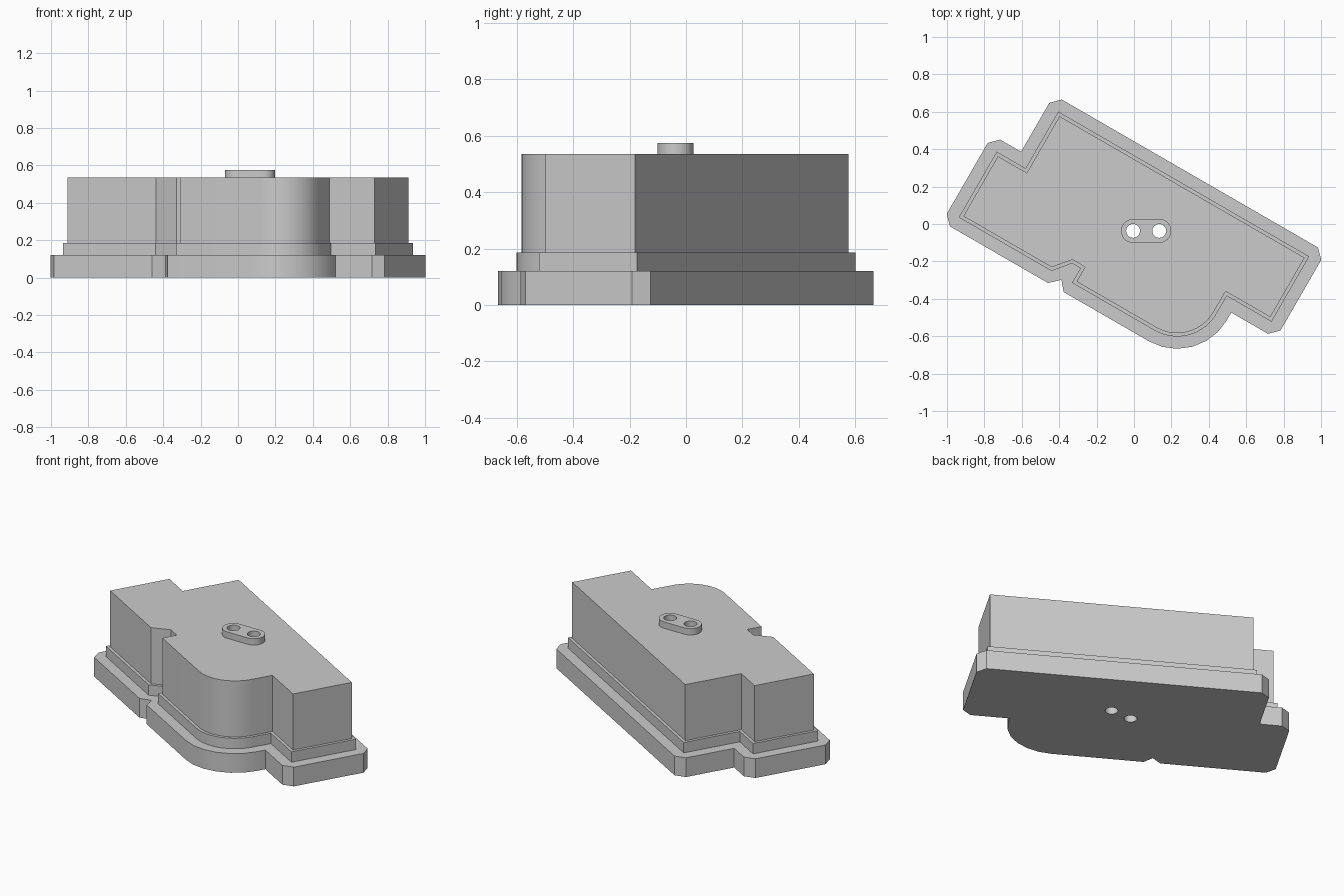
import bpy, bmesh
from math import sin, cos, pi, radians
from mathutils import Vector, Matrix

cube = bpy.data.objects.get("Cube")
if cube:
    bpy.data.objects.remove(cube, do_unlink=True)

grey = bpy.data.materials.new("light grey")
grey.use_nodes = True
grey.diffuse_color = (0.6, 0.6, 0.6, 1)
grey.node_tree.nodes["Principled BSDF"].inputs["Base Color"].default_value = grey.diffuse_color

TURN = Matrix.Rotation(radians(-30), 2)   # the housing is turned about z


def arc(cx, cy, r, start, end, steps):
    angles = [radians(start + (end - start) * i / steps) for i in range(steps + 1)]
    return [Vector((cx + r * cos(a), cy + r * sin(a))) for a in angles]


def shell(steps):
    """Counter-clockwise stepped outline with one rounded corner."""
    corners = [(0.604, -0.067), (0.88, -0.067), (0.88, 0.3), (-0.633, 0.3),
               (-0.633, -0.05), (-0.811, -0.05), (-0.811, -0.42)]
    return arc(0.379, -0.195, 0.225, 270, 360, steps) + [Vector(c) for c in corners]


def grow(points, d, chamfer=False):
    """Offset an outline outwards, with mitred or chamfered outer corners."""
    result = []
    for i, p in enumerate(points):
        t1 = (p - points[i - 1]).normalized()
        t2 = (points[(i + 1) % len(points)] - p).normalized()
        n1, n2 = Vector((t1.y, -t1.x)), Vector((t2.y, -t2.x))
        turn = t1.x * t2.y - t1.y * t2.x
        k = d / (1 + n1.dot(n2))
        if chamfer and turn > 0.7:
            cut = d * math_tan_eighth
            result += [p + n1 * d + t1 * cut, p + n2 * d - t2 * cut]
        else:
            result.append(p + (n1 + n2) * k)
    return result


math_tan_eighth = sin(pi / 8) / cos(pi / 8)


def slab(name, outline, z0, z1):
    """Extrude an outline, leaving the two screw holes open."""
    curve = bpy.data.curves.new(name, "CURVE")
    curve.dimensions = "2D"
    curve.fill_mode = "BOTH"
    curve.extrude = (z1 - z0) / 2
    holes = [arc(x, -0.037, 0.037, 0, 345, 23) for x in (-0.005, 0.135)]
    for loop in [outline] + holes:
        spline = curve.splines.new("POLY")
        spline.points.add(len(loop) - 1)
        for point, p in zip(spline.points, loop):
            point.co = (p.x, p.y, 0, 1)
        spline.use_cyclic_u = True
    temp = bpy.data.objects.new(name + " outline", curve)
    bpy.context.collection.objects.link(temp)
    bpy.context.view_layer.update()
    graph = bpy.context.evaluated_depsgraph_get()
    mesh = bpy.data.meshes.new_from_object(temp.evaluated_get(graph))
    bpy.data.objects.remove(temp, do_unlink=True)
    bpy.data.curves.remove(curve)

    bm = bmesh.new()
    bm.from_mesh(mesh)
    bmesh.ops.remove_doubles(bm, verts=bm.verts, dist=0.0001)
    bmesh.ops.recalc_face_normals(bm, faces=bm.faces)
    bmesh.ops.translate(bm, verts=bm.verts, vec=(0, 0, (z0 + z1) / 2))
    bm.to_mesh(mesh)
    bm.free()
    mesh.materials.clear()
    mesh.materials.append(grey)
    obj = bpy.data.objects.new(name, mesh)
    bpy.context.collection.objects.link(obj)
    bpy.ops.object.select_all(action="DESELECT")
    obj.select_set(True)
    bpy.context.view_layer.objects.active = obj
    bpy.ops.object.shade_smooth_by_angle(angle=radians(25))


def turned(points):
    return [TURN @ p for p in points]


# Keyway notch in the long side, and its shallower form in the flange
notch = [Vector(p) for p in ((-0.265, -0.42), (-0.19, -0.33), (-0.112, -0.33), (-0.112, -0.42))]
flange_notch = [Vector(p) for p in ((-0.24, -0.503), (-0.187, -0.452), (-0.144, -0.503))]

# Stacked housing tiers
slab("flange", turned(grow(shell(6), 0.083, True) + flange_notch), 0, 0.12)
slab("collar", turned(grow(shell(20) + notch, 0.018)), 0.12, 0.185)
slab("housing", turned(shell(20) + notch), 0.185, 0.535)

# Raised oval pad around the screw holes
pad = arc(0.135, -0.037, 0.064, -90, 90, 16) + arc(-0.005, -0.037, 0.064, 90, 270, 16)
slab("screw_pad", pad, 0.535, 0.575)
